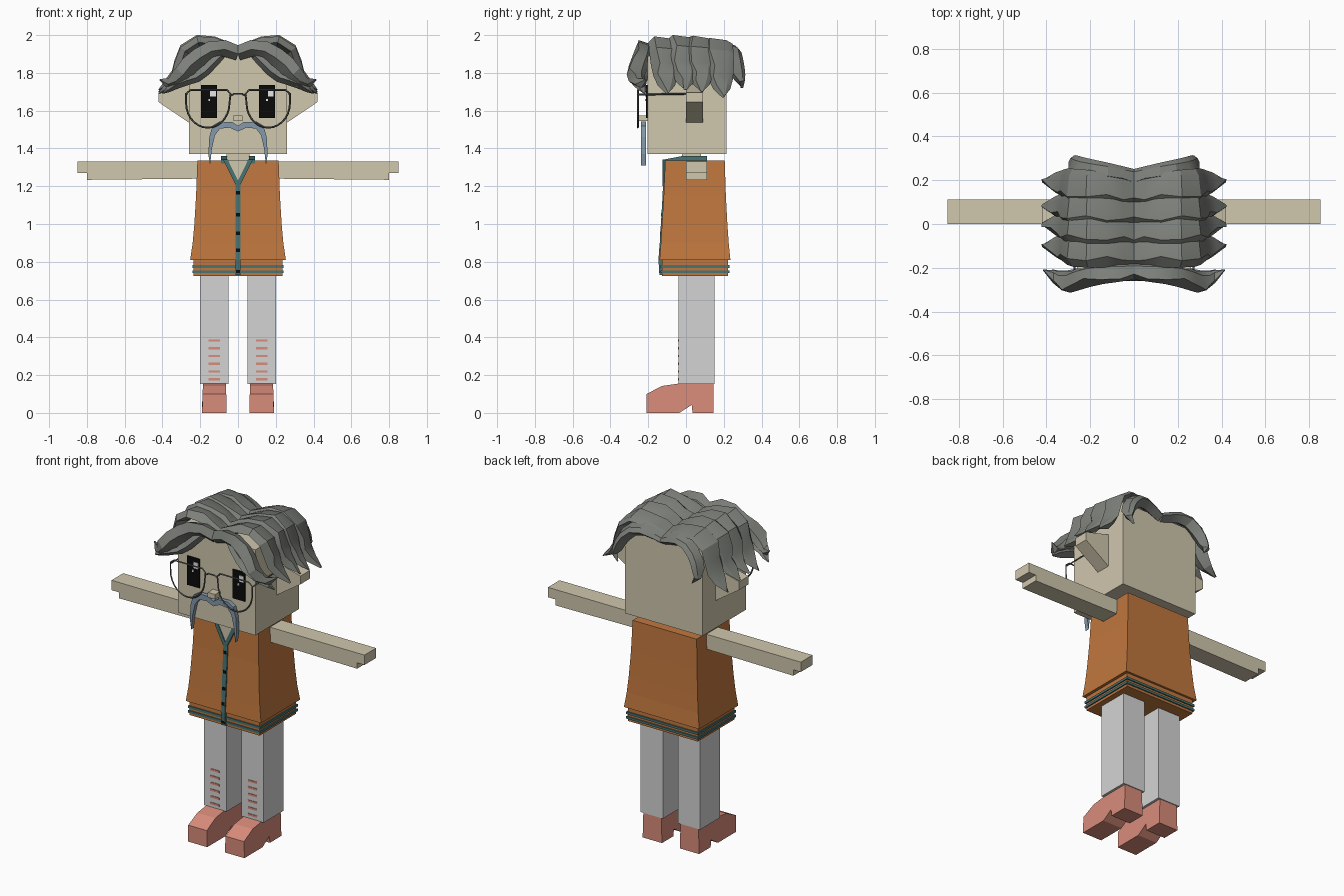
import bpy, bmesh, math
from mathutils import Vector

if "Cube" in bpy.data.objects:
    bpy.data.objects.remove(bpy.data.objects["Cube"])


def material(name, r, g, b):
    lin = [((c / 255 + 0.055) / 1.055) ** 2.4 if c > 10 else c / 3295 for c in (r, g, b)]
    m = bpy.data.materials.new(name)
    m.use_nodes = True
    m.diffuse_color = (*lin, 1)
    m.node_tree.nodes["Principled BSDF"].inputs["Base Color"].default_value = (*lin, 1)
    return m


SKIN = material("skin", 208, 199, 174)
ORANGE = material("orange_knit", 192, 119, 62)
TEAL = material("teal_trim", 72, 115, 115)
HAIR = material("grey_hair", 124, 127, 121)
BLUE = material("blue_grey_moustache", 132, 153, 170)
GREY = material("light_grey_cloth", 212, 212, 212)
SALMON = material("salmon_leather", 216, 140, 122)
BLACK = material("black", 10, 10, 10)
WHITE = material("white", 240, 240, 240)
METAL = material("dark_metal", 90, 92, 88)


def loft(name, rings, mat):
    """Join closed rings of equal length and cap both ends."""
    bm = bmesh.new()
    vs = [[bm.verts.new(p) for p in ring] for ring in rings]
    n = len(vs[0])
    for a, b in zip(vs, vs[1:]):
        for i in range(n):
            j = (i + 1) % n
            bm.faces.new((a[i], a[j], b[j], b[i]))
    bm.faces.new(vs[0][::-1])
    bm.faces.new(vs[-1])
    bmesh.ops.recalc_face_normals(bm, faces=bm.faces)
    me = bpy.data.meshes.new(name)
    bm.to_mesh(me)
    bm.free()
    me.materials.append(mat)
    ob = bpy.data.objects.new(name, me)
    bpy.context.collection.objects.link(ob)
    return ob


def rect(x0, x1, y0, y1, z):
    return [(x0, y0, z), (x1, y0, z), (x1, y1, z), (x0, y1, z)]


def box(name, x0, x1, y0, y1, z0, z1, mat):
    return loft(name, [rect(x0, x1, y0, y1, z) for z in (z0, z1)], mat)


def front_plate(name, outline, y0, y1, mat, s=1):
    """Extrude an x-z outline along y."""
    return loft(name, [[(s * x, y, z) for x, z in outline] for y in (y0, y1)], mat)


def side_plate(name, outline, x0, x1, mat):
    """Extrude a y-z outline along x."""
    return loft(name, [[(x, y, z) for y, z in outline] for x in (x0, x1)], mat)


def wire(name, points, r, mat, closed=False):
    cu = bpy.data.curves.new(name, "CURVE")
    cu.dimensions = "3D"
    cu.bevel_depth, cu.bevel_resolution = r, 0
    sp = cu.splines.new("POLY")
    sp.points.add(len(points) - 1)
    for p, co in zip(sp.points, points):
        p.co = (*co, 1)
    sp.use_cyclic_u = closed
    cu.materials.append(mat)
    ob = bpy.data.objects.new(name, cu)
    bpy.context.collection.objects.link(ob)
    bpy.ops.object.select_all(action="DESELECT")
    ob.select_set(True)
    bpy.context.view_layer.objects.active = ob
    bpy.ops.object.convert(target="MESH")


def lock(name, path, widths, thick, s):
    """Tapered hair lock: path of (x, y, z), diamond section, mirrored by s."""
    pts = [Vector(p) for p in path]
    rings = []
    for i, p in enumerate(pts):
        d = (pts[min(i + 1, len(pts) - 1)] - pts[max(i - 1, 0)]).normalized()
        n = Vector((-d.z, 0, d.x)).normalized()
        w = widths[i]
        t = thick * min(1, w / 0.05)
        wob = 0.012 * math.sin(i * 2.1 + p.y * 20)
        ring = [p + Vector((0, -w, 0)), p + n * t + Vector((0, wob - w * 0.5, 0)),
                p + n * t * 0.6 + Vector((0, w * 0.6, 0)),
                p + Vector((0, w, 0)), p - n * t * 0.8]
        rings.append([(s * v.x, v.y, v.z) for v in ring])
    ob = loft(name, rings, HAIR)
    ob.select_set(True)
    return ob


# head, neck, nose
box("head", -0.26, 0.26, -0.205, 0.215, 1.37, 1.89, SKIN)
box("neck", -0.06, 0.06, -0.02, 0.08, 1.3, 1.38, SKIN)
box("nose", -0.025, 0.025, -0.255, -0.2, 1.545, 1.575, SKIN)

# vest: flared body, hem band and its stripes
body = [(0.81, 0.253, -0.14, 0.235), (0.9, 0.24, -0.133, 0.226), (1.0, 0.231, -0.127, 0.219),
        (1.15, 0.222, -0.118, 0.211), (1.335, 0.215, -0.11, 0.205)]
loft("vest", [rect(-w, w, a, b, z) for z, w, a, b in body], ORANGE)
box("vest_hem", -0.235, 0.235, -0.128, 0.222, 0.725, 0.812, ORANGE)
for i, z in enumerate((0.74, 0.768)):
    box(f"hem_stripe_{i}", -0.242, 0.242, -0.134, 0.229, z, z + 0.014, TEAL)

# neckline, button placket and collar
front_plate("neck_opening", [(-0.065, 1.338), (0, 1.215), (0.065, 1.338)], -0.12, -0.1, SKIN)
edge = [(a - 0.006, z) for z, w, a, b in body if z < 1.2] + [(-0.12, 1.22)]
side_plate("placket", [(-0.1, 1.22), (-0.1, 0.73), (-0.14, 0.73)] + edge, -0.014, 0.014, TEAL)
for i, (z, y) in enumerate(((0.75, -0.142), (0.86, -0.144), (0.95, -0.138),
                            (1.05, -0.132), (1.165, -0.125))):
    box(f"button_{i}", -0.01, 0.01, y, y + 0.02, z - 0.009, z + 0.009, BLACK)
box("collar_back", -0.09, 0.09, 0.08, 0.11, 1.33, 1.358, TEAL)

# moustache half, and the upper edge of each lens
moustache = [(0, 1.52), (0.03, 1.54), (0.1, 1.542), (0.135, 1.52), (0.152, 1.46), (0.157, 1.37),
             (0.148, 1.31), (0.138, 1.4), (0.122, 1.47), (0.095, 1.505), (0.045, 1.51), (0, 1.49)]
shoe = [(-0.21, 0), (-0.21, 0.1), (-0.125, 0.143), (-0.04, 0.155), (0.145, 0.155), (0.145, 0),
        (0.035, 0), (0.03, 0.042), (-0.035, 0)]

for s, side in ((1, "left"), (-1, "right")):
    def pair(x0, x1):
        return sorted((s * x0, s * x1))

    # ear
    front_plate(side + "_ear", [(0.25, 1.53), (0.42, 1.645), (0.42, 1.695), (0.25, 1.74)],
                0, 0.09, SKIN, s)

    # arm with notched hand
    front_plate(side + "_arm", [(0.2, 1.24), (0.8, 1.234), (0.8, 1.27), (0.85, 1.27),
                                (0.85, 1.33), (0.2, 1.33)], 0, 0.112, SKIN, s)

    # leg with shin stripes
    a, b = pair(0.05, 0.2)
    box(side + "_leg", a, b, -0.04, 0.15, 0.153, 0.74, GREY)
    a, b = pair(0.096, 0.157)
    for i in range(6):
        z = 0.178 + i * 0.041
        box(f"{side}_shin_stripe_{i}", a, b, -0.043, -0.035, z - 0.006, z + 0.006, SALMON)

    # boot, wider at the sole
    a, b = pair(0.06, 0.19)
    ob = side_plate(side + "_boot", shoe, a, b, SALMON)
    for v in ob.data.vertices:
        v.co.x = s * 0.125 + (v.co.x - s * 0.125) * (1 - max(0, v.co.z - 0.05) * 0.7)

    # collar side and neckline trim
    a, b = pair(0.058, 0.09)
    side_plate(side + "_collar", [(-0.112, 1.32), (-0.112, 1.342), (-0.02, 1.36),
                                  (0.11, 1.36), (0.11, 1.32)], a, b, TEAL)
    front_plate(side + "_neck_trim", [(0.055, 1.342), (0.08, 1.342), (0.014, 1.21),
                                      (0, 1.2), (0, 1.23)], -0.125, -0.1, TEAL, s)

    # eye with two highlights
    c = s * 0.153
    box(side + "_eye", c - 0.042, c + 0.042, -0.213, -0.2, 1.56, 1.735, BLACK)
    box(side + "_eye_glint", c + 0.005, c + 0.036, -0.217, -0.212, 1.675, 1.712, WHITE)
    box(side + "_eye_small_glint", c - 0.004, c + 0.006, -0.217, -0.212, 1.65, 1.662, WHITE)

    # moustache
    front_plate(side + "_moustache", moustache, -0.238, -0.212, BLUE, s)

    # spectacles: half-round rim, temple arm
    rim = [(s * (0.16 + 0.115 * math.cos(t)), -0.255, 1.64 + 0.13 * math.sin(t))
           for t in (math.pi * (1 + i / 14) for i in range(15))]
    rim += [(s * 0.275, -0.255, 1.69), (s * 0.25, -0.255, 1.71),
            (s * 0.06, -0.255, 1.71), (s * 0.04, -0.255, 1.69)]
    wire(side + "_lens_rim", rim, 0.005, METAL, True)
    wire(side + "_temple_arm", [(s * 0.272, -0.255, 1.685), (s * 0.272, 0.03, 1.69)], 0.005, METAL)

wire("spectacle_bridge", [(-0.045, -0.255, 1.675), (-0.02, -0.255, 1.69),
                          (0.02, -0.255, 1.69), (0.045, -0.255, 1.675)], 0.005, METAL)

# hair: rows of locks arching out from the centre parting
arch = [(0, 1.9), (0.06, 1.93), (0.13, 1.958), (0.21, 1.965), (0.28, 1.92),
        (0.305, 1.85), (0.32, 1.79), (0.36, 1.74), (0.42, 1.7)]
wide = [0.06, 0.068, 0.075, 0.08, 0.08, 0.075, 0.065, 0.045, 0.004]
rows = [(-0.13, 0.03, -0.01), (-0.04, 0.04, 0.01), (0.055, 0.03, 0.0), (0.15, 0.045, -0.03)]
fringe = [(0, -0.215, 1.9), (0.07, -0.22, 1.925), (0.14, -0.225, 1.915), (0.2, -0.235, 1.88),
          (0.25, -0.25, 1.84), (0.29, -0.265, 1.79), (0.33, -0.26, 1.755),
          (0.37, -0.24, 1.74), (0.415, -0.21, 1.765)]
under = [(0.08, -0.2, 1.9), (0.12, -0.215, 1.86), (0.17, -0.225, 1.81), (0.22, -0.235, 1.775),
         (0.27, -0.245, 1.76), (0.31, -0.25, 1.745), (0.34, -0.245, 1.73),
         (0.37, -0.23, 1.71), (0.4, -0.22, 1.69)]
nape = [(0, 0.215, 1.885), (0.06, 0.225, 1.905), (0.12, 0.235, 1.92), (0.18, 0.245, 1.91),
        (0.225, 0.255, 1.87), (0.25, 0.265, 1.83), (0.265, 0.275, 1.79),
        (0.275, 0.285, 1.76), (0.25, 0.3, 1.72)]
bpy.ops.object.select_all(action="DESELECT")
for s, side in ((1, "left"), (-1, "right")):
    for i, (y, drift, dz) in enumerate(rows):
        path = [(x, y + drift * k / 8, z + dz * k / 8) for k, (x, z) in enumerate(arch)]
        last = lock(f"{side}_hair_lock_{i}", path, wide, 0.033, s)
    lock(side + "_fringe", fringe, [w * 0.65 for w in wide], 0.055, s)
    lock(side + "_under_fringe", under, [w * 0.5 for w in wide], 0.04, s)
    lock(side + "_nape_lock", nape, [w * 0.6 for w in wide], 0.045, s)
bpy.context.view_layer.objects.active = last
bpy.ops.object.shade_smooth_by_angle(angle=math.radians(25))
